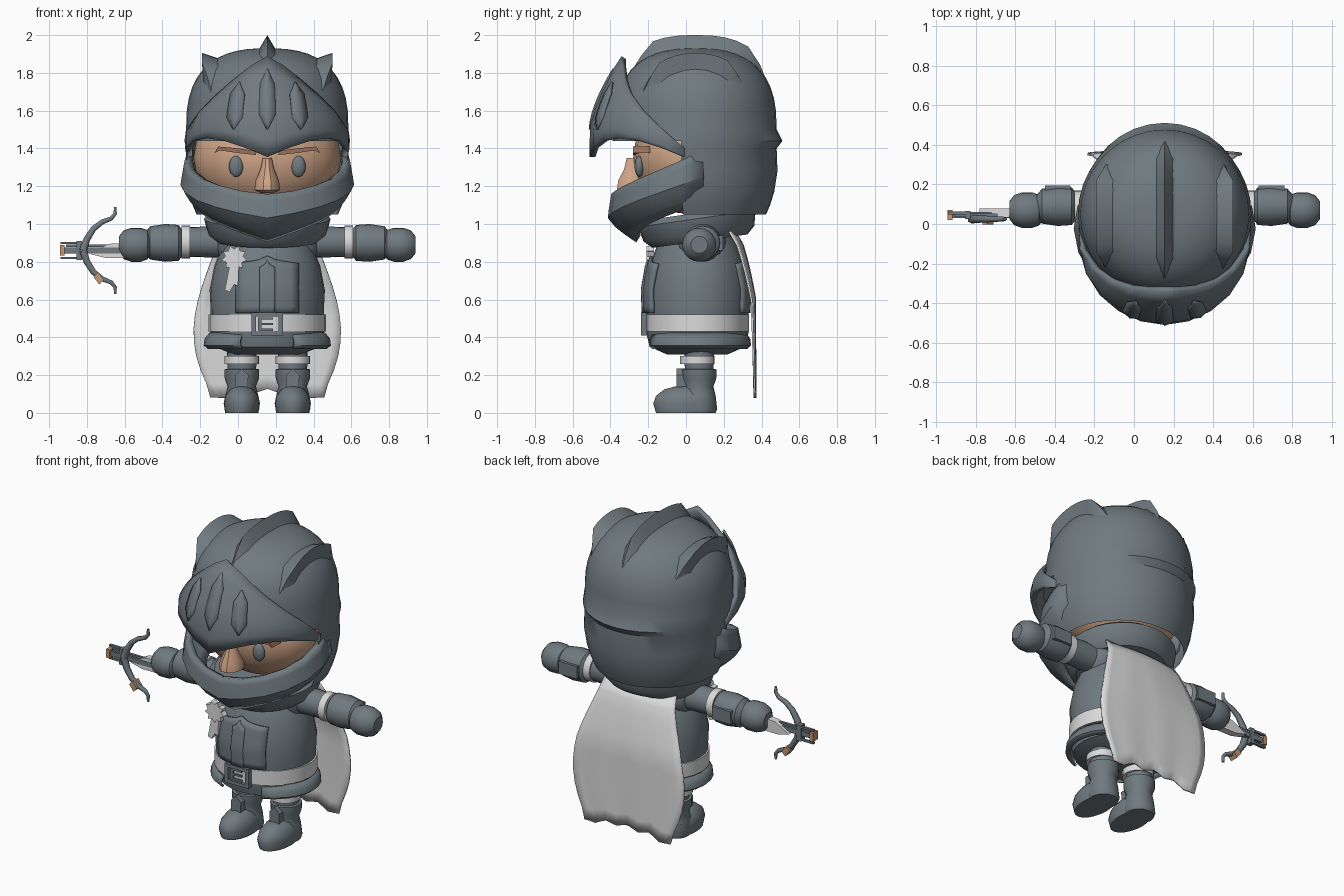
import bpy, bmesh
from math import sin, cos, pi, sqrt
from mathutils import Vector

if "Cube" in bpy.data.objects:
    bpy.data.objects.remove(bpy.data.objects["Cube"])

CX = 0.155  # the body stands off centre to balance the crossbow


def material(name, rgb):
    m = bpy.data.materials.new(name)
    m.use_nodes = True
    m.diffuse_color = (*rgb, 1)
    m.node_tree.nodes["Principled BSDF"].inputs["Base Color"].default_value = (*rgb, 1)
    return m


STEEL = material("slate steel", (.16, .195, .215))
CLOTH = material("pale cloth", (.71, .71, .71))
SKIN = material("skin", (.64, .38, .245))
BROW = material("brown brow", (.32, .16, .1))
LEATHER = material("tan leather", (.56, .31, .17))


def finish(name, bm, mat, thick=0, cull=None):
    """Turn a bmesh into a shaded object, optionally dropping faces and adding thickness."""
    bmesh.ops.remove_doubles(bm, verts=bm.verts, dist=1e-5)
    if cull:
        gone = [f for f in bm.faces if cull(f.calc_center_median())]
        bmesh.ops.delete(bm, geom=gone, context="FACES")
    bmesh.ops.recalc_face_normals(bm, faces=bm.faces)
    me = bpy.data.meshes.new(name)
    bm.to_mesh(me)
    bm.free()
    me.materials.append(mat)
    ob = bpy.data.objects.new(name, me)
    ob.location.x = CX
    bpy.context.collection.objects.link(ob)
    bpy.ops.object.select_all(action="DESELECT")
    ob.select_set(True)
    bpy.context.view_layer.objects.active = ob
    bpy.ops.object.shade_smooth_by_angle(angle=.6)
    if thick:
        mod = ob.modifiers.new("thickness", "SOLIDIFY")
        mod.thickness, mod.offset = thick, 0
    return ob


def grid(name, f, nu, nv, mat, thick=0, cull=None):
    """Surface from f(u, v), both running 0 to 1."""
    bm = bmesh.new()
    rows = [[bm.verts.new(f(i / nu, j / nv)) for i in range(nu + 1)] for j in range(nv + 1)]
    for a, b in zip(rows, rows[1:]):
        for i in range(nu):
            bm.faces.new((a[i], a[i + 1], b[i + 1], b[i]))
    return finish(name, bm, mat, thick, cull)


def lathe(name, rings, mat, at=(0, 0, 0), sx=1, sy=1, axis="z", n=20, cull=None, caps=True, thick=0):
    """Rings of (height, radius) around z, or lying along x."""
    bm = bmesh.new()
    loops = []
    for h, r in rings:
        pts = [(r * sx * cos(2 * pi * i / n), r * sy * sin(2 * pi * i / n)) for i in range(n)]
        loops.append([bm.verts.new(Vector(at) + Vector((p, q, h) if axis == "z" else (h, p, q)))
                      for p, q in pts])
    for a, b in zip(loops, loops[1:]):
        for i in range(n):
            bm.faces.new((a[i], a[i - 1], b[i - 1], b[i]))
    if caps:
        bm.faces.new(loops[0])
        bm.faces.new(loops[-1])
    return finish(name, bm, mat, thick, cull)


def ball(name, at, size, mat):
    bm = bmesh.new()
    bmesh.ops.create_uvsphere(bm, u_segments=20, v_segments=12, radius=1)
    for v in bm.verts:
        v.co = Vector(at) + v.co * Vector(size)
    return finish(name, bm, mat)


def prism(name, outline, y, depth, mat):
    """Outline of (x, z) points extruded along y."""
    bm = bmesh.new()
    front = bm.faces.new([bm.verts.new((x, y, z)) for x, z in outline])
    ext = bmesh.ops.extrude_face_region(bm, geom=[front])
    for v in ext["geom"]:
        if isinstance(v, bmesh.types.BMVert):
            v.co.y += depth
    return finish(name, bm, mat)


def block(name, x, y, z, w, d, h, mat):
    outline = [(x - w / 2, z - h / 2), (x + w / 2, z - h / 2), (x + w / 2, z + h / 2), (x - w / 2, z + h / 2)]
    return prism(name, outline, y - d / 2, d, mat)


# Helmet dome, open over the face, with a lip at the back
def dome_z(r):
    return 1.5 + .43 * (1 - min(1, r) ** 2.6) ** .385


def dome(u, v):
    a = 2 * pi * u
    k = v * 18
    if k <= 12:
        r = sin(k / 12 * pi / 2)
        z = dome_z(r)
    else:
        z, r = [(1.44, 1.02), (1.4, 1), (1.28, 1.01), (1.17, .97), (1.1, .92), (1.05, .87)][round(k) - 13]
    if round(k) == 13:
        r += .13 * max(0, sin(a) - .6)
    return (.43 * r * cos(a), .05 + .43 * r * sin(a), z)


grid("helmet_dome", dome, 36, 18, STEEL, cull=lambda c: c.z < 1.47 and c.y < -.01)


# Crest and side ridges follow the dome
def ridge(name, x, y0, y1, half, height, lean):
    def f(u, v):
        y = y0 + (y1 - y0) * v
        taper = min(1, 6 * v, 6 * (1 - v))
        px = x + (u - .5) * 2 * half * max(.2, taper)
        z = dome_z(sqrt((px / .43) ** 2 + ((y - .05) / .43) ** 2)) - .015
        tip = height * taper if u == .5 else 0
        return (px + lean * tip, y, z + tip)
    grid(name, f, 2, 12, STEEL)


ridge("helmet_crest", 0, -.3, .455, .05, .085, 0)
for s, side in ((1, "left"), (-1, "right")):
    ridge(side + "_helmet_ridge", s * .292, -.23, .31, .045, .06, s * .9)


# Visor with raised slot bars
def visor_point(a, z, k=0):
    s = 1 - .35 * max(0, (z - 1.5) / .38) ** 1.6 + k
    s -= .5 * max(0, 1.5 - z) * sin(a) ** 2
    return (.443 * s * sin(a), -.02 - .475 * s * cos(a), z)


def visor(u, v):
    t = 2 * u - 1
    low = 1.355 + .1 * sin(abs(t) * pi)
    high = 1.88 - .48 * abs(t) ** 1.3
    return visor_point(t * 1.6, low + (high - low) * v, -.09 * sin(abs(t) * pi) * v * v)


grid("visor", visor, 12, 6, STEEL, .03)
for a0, top in ((-.4, 1.75), (0, 1.82), (.4, 1.75)):
    def slot(u, v):
        w = max(.02, min(1, 4 * v, 4 * (1 - v)))
        return visor_point(a0 + (u - .5) * .2 * w, 1.5 + (top - 1.5) * v, .03 if u == .5 else .02)
    grid("visor_slot", slot, 2, 8, STEEL, .012)


# Chin guard
def chin(u, v):
    t = 2 * u - 1
    a, e = t * 1.87, abs(t)
    high, low = 1.155 + .235 * e ** 1.5, .92 + .2 * e
    s = .95 + .1 * v if v < .5 else 1 - (.38 - .2 * e) * (2 * v - 1) ** 1.3
    return (.44 * s * sin(a), -.02 - .375 * s * cos(a), high + (low - high) * v)


grid("chin_guard", chin, 12, 6, STEEL, .04)
neck = lathe("neck_ring", [(.89, .27), (.93, .315), (1.01, .335), (1.04, .3)], STEEL, (0, .2, 0), 1, .94, n=28)
neck.rotation_euler.x = .14

# Face
ball("head", (0, .03, 1.35), (.39, .31, .3), SKIN)
lathe("nose", [(1.165, .035), (1.18, .068), (1.23, .062), (1.29, .036), (1.35, .024)], SKIN, (0, -.285, 0), 1, 1.25, n=10)
for s, side in ((1, "left"), (-1, "right")):
    ball(side + "_eye", (s * .165, -.247, 1.305), (.038, .025, .056), STEEL)
    prism(side + "_brow", [(s * .06, 1.365), (s * .16, 1.376), (s * .25, 1.39), (s * .28, 1.375), (s * .26, 1.41),
                           (s * .15, 1.4), (s * .06, 1.387)], -.28, .09, BROW)

# Torso, belt and skirt
BODY = [(.31, .18), (.35, .28), (.42, .3), (.55, .3), (.65, .305), (.78, .28), (.88, .24), (.97, .18), (1.02, .13)]
lathe("torso", BODY, STEEL, (0, .06, 0), 1, .9, n=28)
lathe("belt", [(.43, .29), (.43, .31), (.52, .31), (.52, .29)], CLOTH, (0, .06, 0), 1, .88, n=28)
lathe("skirt_plates", [(.345, .31), (.36, .33), (.39, .325), (.42, .3)], STEEL, (0, .06, 0), 1, .84, n=28,
      caps=False, thick=.015, cull=lambda c: abs(c.x) < .15 and c.y < 0)


def body_r(z):
    for (z0, r0), (z1, r1) in zip(BODY, BODY[1:]):
        if z <= z1:
            return r0 + (r1 - r0) * (z - z0) / (z1 - z0)


# Layered chest and back plates wrap the torso
def plate(name, half, peak, lift, side):
    def f(u, v):
        x = (2 * u - 1) * half
        z = .53 + (peak - .04 * sqrt(abs(2 * u - 1)) - .53) * v
        r = body_r(z) + lift
        return (x, .06 + side * .9 * sqrt(r * r - x * x), z)
    grid(name, f, 8, 8, STEEL, .018)


plate("chest_plate", .165, .83, .008, -1)
plate("chest_stripe", .04, .81, .018, -1)
plate("back_plate", .165, .83, .003, 1)

# Buckle
for x in (-.072, .072):
    block("buckle_side", x, -.222, .47, .025, .03, .12, STEEL)
for z in (.42, .52):
    block("buckle_bar", 0, -.222, z, .16, .03, .022, STEEL)
block("buckle_plate", 0, -.215, .47, .13, .01, .09, CLOTH)
block("buckle_spine", -.04, -.222, .47, .02, .016, .07, STEEL)
for z in (.44, .47, .5):
    block("buckle_prong", -.005, -.222, z, .07, .016, .012, STEEL)

# Star medal with ribbons
star = []
for i in range(18):
    r = .068 if i % 2 else .048
    star.append((-.175 + r * sin(pi * i / 9), .82 + r * cos(pi * i / 9)))
prism("star_medal", star, -.21, .04, CLOTH)
prism("medal_ribbon", [(-.2, .78), (-.15, .78), (-.155, .67), (-.175, .68), (-.2, .64), (-.225, .65)], -.203, .03, CLOTH)

# Legs, boots and arms
for s, side in ((1, "left"), (-1, "right")):
    x = s * .135
    lathe(side + "_leg", [(.18, .075), (.38, .08)], STEEL, (x, .07, 0))
    lathe(side + "_leg_band", [(.26, .08), (.26, .092), (.3, .092), (.3, .08)], CLOTH, (x, .06, 0))
    lathe(side + "_boot_shaft", [(.02, .09), (.1, .085), (.14, .075), (.18, .09), (.23, .092), (.235, .07)], STEEL, (x, .07, 0))
    lathe(side + "_boot_foot", [(0, .088), (.05, .096), (.09, .088), (.125, .062), (.14, .03)], STEEL, (x, -.005, 0), 1, 1.75)
    lathe(side + "_boot_heel", [(0, .085), (.02, .093), (.09, .085)], STEEL, (x, .072, 0))
    prism(side + "_boot_flap", [(x - .03, .1), (x + .03, .1), (x + .035, .2), (x, .235), (x - .035, .2)], -.05, .06, STEEL)

    def along(name, rings, mat, y, z):
        lathe(side + name, [(s * h, r) for h, r in rings], mat, (0, y, z), axis="x")

    along("_shoulder", [(.12, .12), (.17, .13), (.22, .118), (.25, .1), (.26, .085)], STEEL, .08, .91)
    along("_upper_arm", [(.2, .085), (.44, .078)], STEEL, .08, .905)
    along("_arm_band", [(.41, .07), (.41, .088), (.455, .088), (.455, .07)], CLOTH, .08, .905)
    along("_gauntlet", [(.45, .07), (.47, .095), (.54, .1), (.62, .088), (.645, .06)], STEEL, .09, .9)
    along("_fist", [(.615, .05), (.635, .078), (.67, .09), (.72, .09), (.76, .076), (.785, .045)], STEEL, .07, .89)
    block(side + "_gauntlet_plate", s * .54, .18, .9, .13, .03, .08, STEEL)


# Cape: spreads toward the middle, torn hem
def cape(u, v):
    t = 2 * u - 1
    half = .25 + .143 * sin(min(1, v * 1.1) * pi * .72) ** 1.3 - .05 * v ** 6
    hem = .115 + .012 * cos(u * 8 * pi) - .045 * t * t
    z = .96 + (hem - .96) * v
    y = .26 + .105 * min(1, v * 2.4) ** .6 - .03 * t * t * (1 - v) + .003 * sin(u * 6 * pi) * v
    return (t * half, y, z)


grid("cape", cape, 16, 12, CLOTH, .01)

# Crossbow in the right hand
OFF = -CX
BY = .045
block("crossbow_stock", OFF - .77, BY, .86, .34, .03, .03, STEEL)
block("crossbow_rail", OFF - .78, BY, .885, .26, .016, .012, STEEL)
prism("crossbow_grip", [(OFF + x, z) for x, z in ((-.78, .84), (-.7, .82), (-.6, .82), (-.6, .9), (-.68, .895))], BY - .012, .045, CLOTH)
block("crossbow_bridge", OFF - .84, BY, .86, .03, .04, .1, STEEL)
block("crossbow_nose", OFF - .93, BY, .86, .025, .05, .055, LEATHER)
for z in (.82, .9):
    block("crossbow_fork", OFF - .89, BY + .01, z, .1, .016, .012, STEEL)
for s in (1, -1):
    cu = bpy.data.curves.new("crossbow_limb", "CURVE")
    cu.dimensions = "3D"
    cu.bevel_depth, cu.bevel_resolution = .023, 1
    sp = cu.splines.new("POLY")
    path = [(-.82, 0), (-.8, .06), (-.765, .115), (-.72, .15), (-.67, .17), (-.65, .195), (-.65, .23)]
    sp.points.add(len(path) - 1)
    for i, (p, (x, z)) in enumerate(zip(sp.points, path)):
        p.co = (x, BY - .02, .86 + s * z, 1)
        p.radius = 1 - .11 * i
    cu.materials.append(STEEL)
    bpy.context.collection.objects.link(bpy.data.objects.new("crossbow_limb", cu))
prism("limb_binding", [(OFF + x, z) for x, z in ((-.765, .72), (-.735, .68), (-.71, .705), (-.74, .745))], BY - .048, .056, LEATHER)
